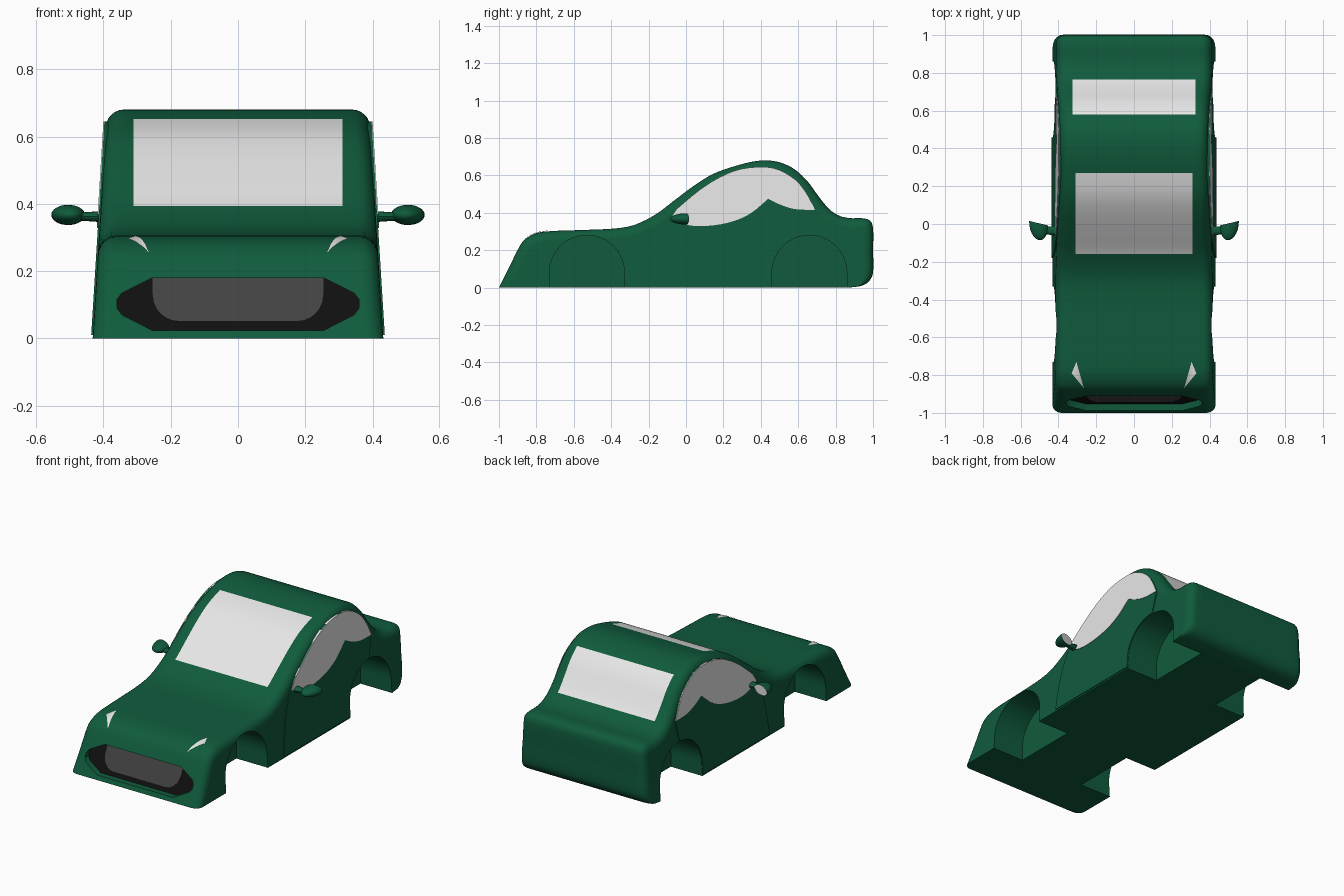
import bpy, bmesh, math
from mathutils import Vector

cube = bpy.data.objects.get("Cube")
if cube:
    bpy.data.objects.remove(cube, do_unlink=True)


def material(name, r, g, b):
    m = bpy.data.materials.new(name)
    m.use_nodes = True
    m.diffuse_color = (r, g, b, 1)
    node = next(n for n in m.node_tree.nodes if n.type == 'BSDF_PRINCIPLED')
    node.inputs["Base Color"].default_value = (r, g, b, 1)
    node.inputs["Roughness"].default_value = 0.6
    return m


PAINT, GLASS, BLACK, GREY = range(4)
MATS = [material("green_paint", 0.005, 0.105, 0.045), material("pale_glass", 0.8, 0.8, 0.8),
        material("black_trim", 0.005, 0.005, 0.005), material("dark_grey_mesh", 0.055, 0.055, 0.055)]


def make(name, bm, slot=None):
    bmesh.ops.recalc_face_normals(bm, faces=bm.faces)
    if slot is not None:
        for f in bm.faces:
            f.material_index = slot
    me = bpy.data.meshes.new(name)
    bm.to_mesh(me)
    bm.free()
    for m in MATS:
        me.materials.append(m)
    ob = bpy.data.objects.new(name, me)
    bpy.context.collection.objects.link(ob)
    return ob


def smooth(ob, angle=35):
    bpy.ops.object.select_all(action='DESELECT')
    ob.select_set(True)
    bpy.context.view_layer.objects.active = ob
    bpy.ops.object.shade_smooth_by_angle(angle=math.radians(angle))


def curve(points, steps=4):
    """Smooth open curve through the points."""
    p = [Vector(q) for q in points]
    n = len(p)
    tan = [(p[min(i + 1, n - 1)] - p[max(i - 1, 0)]).normalized() for i in range(n)]
    out = []
    for i in range(n - 1):
        size = (p[i + 1] - p[i]).length
        for k in range(steps):
            t = k / steps
            out.append(p[i] * (2*t**3 - 3*t**2 + 1) + p[i + 1] * (3*t**2 - 2*t**3)
                       + tan[i] * size * (t**3 - 2*t**2 + t) + tan[i + 1] * size * (t**3 - t**2))
    return out + [p[-1]]


def prism(ring_a, ring_b, slot_b=0):
    """Closed solid between two matching rings; the second cap takes slot_b."""
    bm = bmesh.new()
    a = [bm.verts.new(v) for v in ring_a]
    b = [bm.verts.new(v) for v in ring_b]
    bm.faces.new(a)
    bm.faces.new(b).material_index = slot_b
    for i in range(len(a)):
        j = (i + 1) % len(a)
        bm.faces.new((a[i], a[j], b[j], b[i]))
    return bm


def half_width(z):
    return 0.432 - 0.062 * z


# Body: side profile lofted across the width with rounded edges
top = curve([(-1, 0), (-.945, .11), (-.89, .22), (-.86, .26), (-.8, .291), (-.72, .302),
             (-.55, .308), (-.37, .317), (-.27, .337), (-.16, .393), (-.06, .468), (.05, .55),
             (.15, .61), (.27, .652), (.36, .674), (.43, .68), (.5, .67), (.58, .633),
             (.65, .568), (.7, .5), (.765, .42), (.82, .384), (.88, .371), (.94, .371),
             (.985, .357), (1, .315), (1, .2), (1, .08), (.98, .035), (.94, .01), (.87, 0)])
FILLET = 0.05


def section(inset, x_rule):
    ring = []
    for i, q in enumerate(top):
        d = (top[min(i + 1, len(top) - 1)] - top[max(i - 1, 0)]).normalized()
        y = q.x + d.y * inset
        z = q.y - max(d.x, 0) * inset * min(1, q.y / 0.15)
        ring.append((x_rule(z), y, z))
    return ring


half = []
for k in range(7):
    a = math.pi / 2 * k / 6
    drop = FILLET * (1 - math.cos(a))
    half.append(section(FILLET * (1 - math.sin(a)), lambda z, s=drop: half_width(z) - s))
half += [section(0, lambda z, s=s: s) for s in (0.325, 0.31)]
rings = half + [[(-x, y, z) for x, y, z in r] for r in reversed(half)]

bm = bmesh.new()
grid = [[bm.verts.new(v) for v in r] for r in rings]
bm.faces.new(grid[0])
bm.faces.new(grid[-1])
for r, s in zip(grid, grid[1:]):
    for i in range(len(r)):
        j = (i + 1) % len(r)
        f = bm.faces.new((r[i], r[j], s[j], s[i]))
        c = f.calc_center_median()
        front_glass = -.16 < c.y < .27 and abs(c.x) < .31
        rear_glass = .58 < c.y < .765 and abs(c.x) < .325
        if c.z > .35 and (front_glass or rear_glass):
            f.material_index = GLASS
body = make("body", bm)

# Wheel arches and grille recess are cut from the body
cutters = []
WHEEL_Z, WHEEL_R = 0.08, 0.2
for wheel_y in (-0.53, 0.66):
    arch = [(wheel_y + WHEEL_R * math.cos(math.pi * i / 32), WHEEL_Z + WHEEL_R * math.sin(math.pi * i / 32))
            for i in range(33)]
    arch += [(wheel_y - WHEEL_R, -.1), (wheel_y + WHEEL_R, -.1)]
    for side in (1, -1):
        cutters.append(make("arch_cutter", prism([(side * .22, y, z) for y, z in arch],
                                                 [(side * .6, y, z) for y, z in arch])))


def nose(z, depth):
    return -1 + 0.5 * z + depth


right_edge = [(.255, .18), (.345, .135), (.36, .115), (.36, .09), (.345, .07), (.255, .024)]
outline = right_edge + [(-x, z) for x, z in reversed(right_edge)]
cutters.append(make("grille_cutter", prism([(x, nose(z, -.1), z) for x, z in outline],
                                           [(x, nose(z, .035), z) for x, z in outline], BLACK)))
for c in cutters:
    c.hide_render = True
    mod = body.modifiers.new("cut", 'BOOLEAN')
    mod.operation, mod.solver, mod.object = 'DIFFERENCE', 'EXACT', c
bpy.context.view_layer.update()
cut_mesh = bpy.data.meshes.new_from_object(body.evaluated_get(bpy.context.evaluated_depsgraph_get()))
body.modifiers.clear()
body.data = cut_mesh
for c in cutters:
    bpy.data.objects.remove(c, do_unlink=True)
smooth(body)
for p in body.data.polygons:
    if abs(p.normal.x) > 0.99 or p.normal.z < -0.99:
        p.use_smooth = False

# Grille mesh with rounded lower corners
corner = [(.175 + .08 * math.cos(t * math.pi / 12), .13 - .08 * math.sin(t * math.pi / 12)) for t in range(7)]
mesh_half = [(.255, .18)] + corner
mesh_out = mesh_half + [(-x, z) for x, z in reversed(mesh_half)]
make("grille_mesh", prism([(x, nose(z, .037), z) for x, z in mesh_out],
                          [(x, nose(z, .029), z) for x, z in mesh_out]), GREY)

# Door and side window outlines
roof_arch = curve([(-.05, .42), (.07, .52), (.18, .59), (.29, .633), (.42, .645), (.5, .628),
                   (.59, .572), (.65, .495), (.69, .415)], 3)
sill = curve([(.69, .415), (.58, .42), (.5, .445), (.44, .475)], 3)[1:]
sill += curve([(.44, .475), (.35, .4), (.26, .357), (.14, .332), (.02, .332), (-.08, .37)], 3)[1:]
front_edge = curve([(-.18, .01), (-.165, .13), (-.14, .25), (-.1, .35)], 3)
wheel_edge = [(.66 + .203 * math.cos(math.pi / 2 + math.pi / 24 * i),
               WHEEL_Z + .203 * math.sin(math.pi / 2 + math.pi / 24 * i)) for i in range(13)]
door_line = front_edge + roof_arch + wheel_edge + [(.457, .01)]
glass_line = roof_arch + sill


def side_plate(name, line, side, out, slot):
    rings = [[(side * (half_width(z) + o), y, z) for y, z in line] for o in (-.04, out)]
    return make(name, prism(*rings), slot)


# Headlight slivers laid on the bonnet
def bonnet_z(y):
    for p, q in zip(top, top[1:]):
        if p.x <= y <= q.x:
            return p.y + (q.y - p.y) * (y - p.x) / (q.x - p.x)


for side, tag in ((1, "left"), (-1, "right")):
    side_plate(tag + "_door", door_line, side, .005, PAINT)
    side_plate(tag + "_side_window", glass_line, side, .008, GLASS)

    bm = bmesh.new()
    tip, a, b = Vector((.265, -.87)), Vector((.305, -.73)), Vector((.33, -.79))
    rows = []
    for i in range(13):
        pair = [tip.lerp(e, .02 + .98 * i / 12) for e in (a, b)]
        rows.append([bm.verts.new((side * q.x, q.y, bonnet_z(q.y) + .004)) for q in pair])
    for r, s in zip(rows, rows[1:]):
        bm.faces.new((r[0], r[1], s[1], s[0]) if side > 0 else (r[1], r[0], s[0], s[1]))
    light = make(tag + "_headlight", bm, GLASS)
    for p in light.data.polygons:
        if p.normal.z < 0:
            p.flip()

    # Mirror: half ellipsoid with a flat glass back, on a short stalk
    bm = bmesh.new()
    bmesh.ops.create_uvsphere(bm, u_segments=24, v_segments=16, radius=1)
    cut = bmesh.ops.bisect_plane(bm, geom=bm.verts[:] + bm.edges[:] + bm.faces[:], plane_co=(0, .05, 0),
                                 plane_no=(0, 1, 0), clear_outer=True)
    rim = [e for e in cut["geom_cut"] if isinstance(e, bmesh.types.BMEdge)]
    for f in bmesh.ops.edgeloop_fill(bm, edges=rim)["faces"]:
        f.material_index = GLASS
    for v in bm.verts:
        x, y, z = v.co
        v.co = (side * (.505 + .05 * x), .085 * y + .012 * x, .367 + .03 * z)
    smooth(make(tag + "_mirror", bm))

    bm = bmesh.new()
    bmesh.ops.create_cone(bm, cap_ends=True, segments=16, radius1=.022, radius2=.013, depth=.1)
    for v in bm.verts:
        x, y, z = v.co
        v.co = (side * (.44 + z), -.035 + 1.3 * y, .362 + .8 * x)
    smooth(make(tag + "_mirror_stalk", bm, PAINT))
